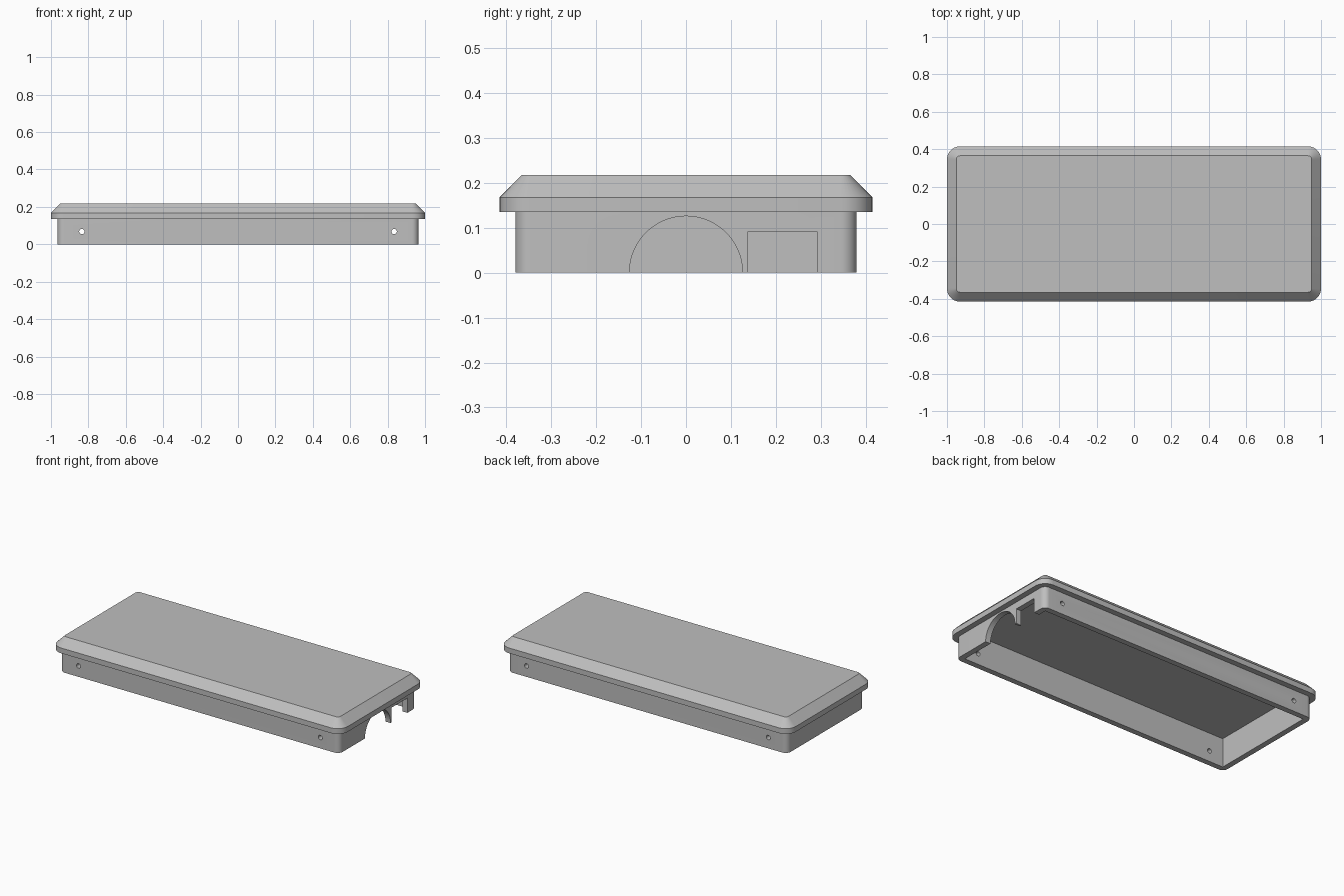
import bpy, bmesh, math

if "Cube" in bpy.data.objects:
    bpy.data.objects.remove(bpy.data.objects["Cube"])

# Single grey finish
grey = bpy.data.materials.new("light grey plastic")
grey.use_nodes = True
colour = (0.52, 0.52, 0.52, 1)
grey.diffuse_color = colour
grey.node_tree.nodes["Principled BSDF"].inputs["Base Color"].default_value = colour

CORNER_X, CORNER_Y = 0.93, 0.345   # shared centres of all corner arcs
CEILING = 0.18
STEPS = 10


def rounded_ring(bm, radius, z):
    """Rounded rectangle grown outward from the corner centres."""
    ring = []
    for quarter, (sx, sy) in enumerate([(1, 1), (-1, 1), (-1, -1), (1, -1)]):
        for i in range(STEPS + 1):
            a = math.pi / 2 * (quarter + i / STEPS)
            ring.append(bm.verts.new((sx * CORNER_X + radius * math.cos(a),
                                      sy * CORNER_Y + radius * math.sin(a), z)))
    return ring


def loft(name, sections):
    bm = bmesh.new()
    rings = [rounded_ring(bm, r, z) for r, z in sections]
    bm.faces.new(list(reversed(rings[0])))
    bm.faces.new(rings[-1])
    for low, high in zip(rings, rings[1:]):
        n = len(low)
        for i in range(n):
            j = (i + 1) % n
            bm.faces.new((low[i], low[j], high[j], high[i]))
    bmesh.ops.recalc_face_normals(bm, faces=bm.faces)
    mesh = bpy.data.meshes.new(name)
    bm.to_mesh(mesh)
    bm.free()
    obj = bpy.data.objects.new(name, mesh)
    bpy.context.collection.objects.link(obj)
    mesh.materials.append(grey)
    return obj


def box(low, high):
    bpy.ops.mesh.primitive_cube_add(
        size=1, location=[(a + b) / 2 for a, b in zip(low, high)])
    obj = bpy.context.object
    obj.scale = [b - a for a, b in zip(low, high)]
    return obj


def cylinder(radius, depth, location, rotation, sides):
    bpy.ops.mesh.primitive_cylinder_add(
        vertices=sides, radius=radius, depth=depth, location=location, rotation=rotation)
    return bpy.context.object


def cut(target, cutter):
    cutter.hide_render = True
    cutter.data.materials.append(grey)
    mod = target.modifiers.new("cut", "BOOLEAN")
    mod.operation = "DIFFERENCE"
    mod.solver = "EXACT"
    mod.object = cutter
    bpy.context.view_layer.update()
    bpy.ops.object.select_all(action="DESELECT")
    bpy.context.view_layer.objects.active = target
    target.select_set(True)
    bpy.ops.object.modifier_apply(modifier=mod.name)
    bpy.data.objects.remove(cutter)


# Shell: skirt wall, overhanging rim, chamfered top
cover = loft("cover_shell", [(0.035, 0), (0.035, 0.135), (0.07, 0.135),
                             (0.07, 0.168), (0.02, 0.218)])

# Square-cornered cavity open at the bottom
cut(cover, box((-CORNER_X, -CORNER_Y, -0.1), (CORNER_X, CORNER_Y, CEILING)))

# Arched and rectangular openings in the +x end wall
cut(cover, cylinder(0.126, 0.2, (0.95, 0, 0), (0, math.pi / 2, 0), 64))
cut(cover, box((0.85, 0.138, -0.1), (1.05, 0.292, 0.092)))

# Screw holes through both long walls
for side in (-1, 1):
    cut(cover, cylinder(0.014, 1, (side * 0.835, 0, 0.068), (math.pi / 2, 0, 0), 24))

# Smooth arcs, crisp edges
bpy.ops.object.select_all(action="DESELECT")
cover.select_set(True)
bpy.context.view_layer.objects.active = cover
bpy.ops.object.shade_smooth_by_angle(angle=math.radians(30))
